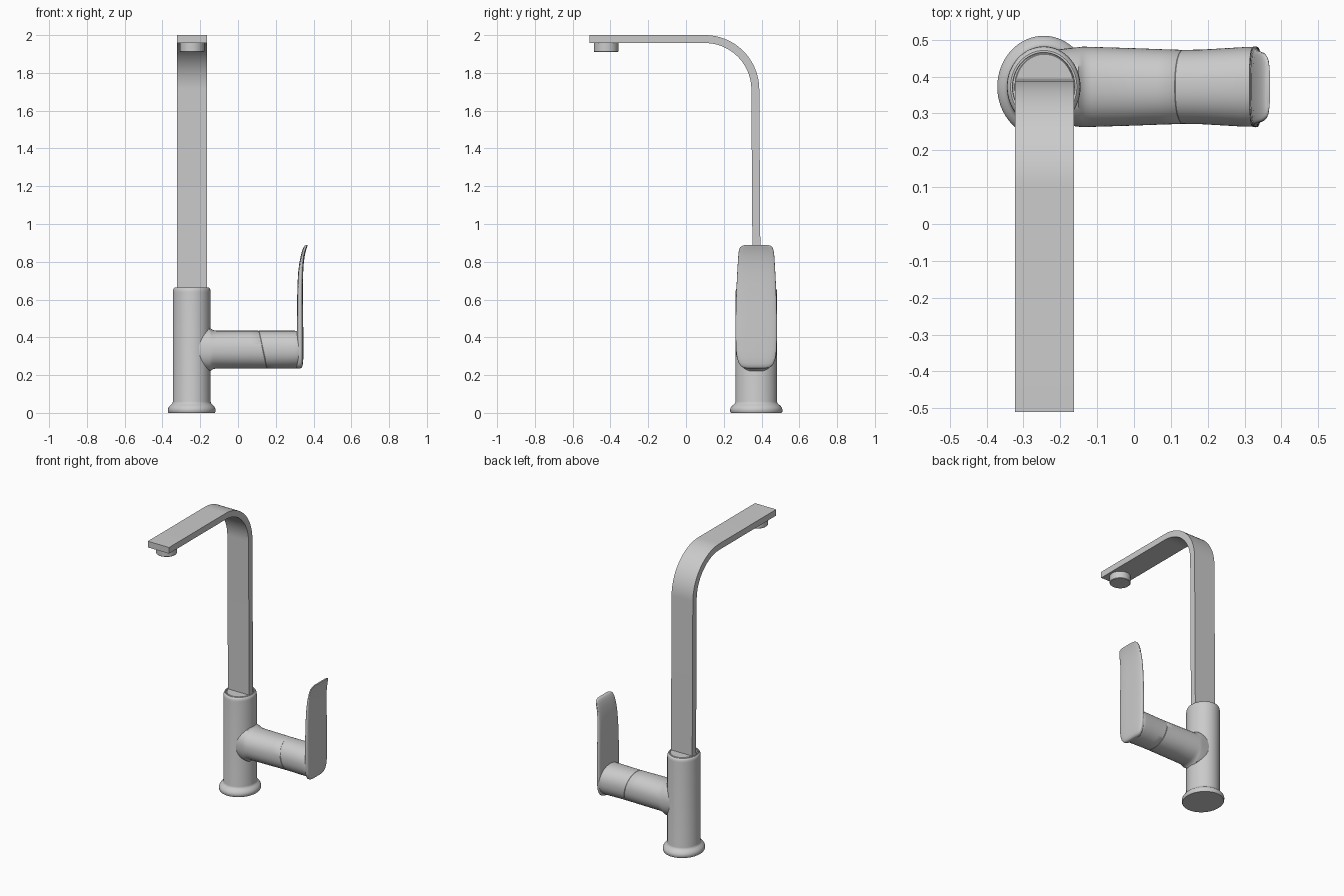
import bpy, bmesh, math
from math import sin, cos, pi

CX, CY = -0.243, 0.372   # column axis
N = 64


def loft(name, rings, angle=35):
    """Skin a list of equal-length rings and cap both ends."""
    bm = bmesh.new()
    rows = [[bm.verts.new(p) for p in ring] for ring in rings]
    n = len(rows[0])
    for a, b in zip(rows, rows[1:]):
        for i in range(n):
            j = (i + 1) % n
            bm.faces.new((a[i], a[j], b[j], b[i]))
    bm.faces.new(rows[0][::-1])
    bm.faces.new(rows[-1])
    bmesh.ops.recalc_face_normals(bm, faces=bm.faces)
    mesh = bpy.data.meshes.new(name)
    bm.to_mesh(mesh)
    bm.free()
    ob = bpy.data.objects.new(name, mesh)
    bpy.context.collection.objects.link(ob)
    bpy.ops.object.select_all(action='DESELECT')
    ob.select_set(True)
    bpy.context.view_layer.objects.active = ob
    bpy.ops.object.shade_smooth_by_angle(angle=math.radians(angle))
    return ob


def oval(a, b, p=2.0):
    """Superellipse points with half-axes a and b."""
    pts = []
    for i in range(N):
        t = 2 * pi * i / N
        c, s = cos(t), sin(t)
        pts.append((a * math.copysign(abs(c) ** (2 / p), c),
                    b * math.copysign(abs(s) ** (2 / p), s)))
    return pts


def turned(name, cx, cy, profile, ry=1.0):
    return loft(name, [[(cx + x, cy + y, z) for x, y in oval(r, r * ry)]
                       for r, z in profile])


# Oval column with flared foot and rounded top lip
turned("column", CX - 0.002, CY, [
    (0.122, 0), (0.125, 0.004), (0.126, 0.018), (0.124, 0.026), (0.118, 0.036),
    (0.108, 0.045), (0.102, 0.051), (0.1, 0.06), (0.1, 0.64), (0.0985, 0.651),
    (0.095, 0.659), (0.09, 0.663), (0.085, 0.663), (0.084, 0.658)], 1.1)
turned("column_cap", CX, CY, [(0.081, 0.63), (0.081, 0.661), (0.079, 0.664)], 1.12)

# Flat spout: upright strip, quarter bend, level strip
R, T, W = 0.288, 0.042, 0.08
by, bz = 0.1, 2.0 - R
path = [((0.395, 0.64), (0.395 - T, 0.64))]
for i in range(25):
    a = pi / 2 * i / 24
    path.append(tuple((by + r * cos(a), bz + r * sin(a)) for r in (R, R - T)))
path.append(((-0.51, 2.0), (-0.51, 2.0 - T)))
loft("spout", [[(CX - W, *o), (CX + W, *o), (CX + W, *i), (CX - W, *i)]
               for o, i in path])

# Round outlet under the spout tip
turned("outlet", CX, -0.423, [(0.062, 1.91), (0.065, 1.913), (0.065, 1.97)])

# Side arm: filleted at the column, slightly waisted, with a slanted seam
AZ = 0.335
arm = [(-0.22, 0.100, 0.118, 0), (-0.15, 0.108, 0.118, 0), (-0.141, 0.109, 0.109, 0),
       (-0.13, 0.109, 0.103, 0), (-0.115, 0.1085, 0.1, 0), (0, 0.105, 0.1, 0.1),
       (0.08, 0.102, 0.1, 0.2), (0.130, 0.1005, 0.1, 0.22), (0.132, 0.099, 0.0985, 0.22),
       (0.134, 0.1005, 0.1, 0.22), (0.18, 0.101, 0.1, 0.15), (0.25, 0.105, 0.1, 0.05),
       (0.30, 0.108, 0.1, 0), (0.32, 0.108, 0.099, 0), (0.332, 0.103, 0.094, 0)]
loft("handle_arm", [[(x - k * z, CY + y, AZ + z) for y, z in oval(ry, rz, 2.2)]
                    for x, ry, rz, k in arm])

# Lever plate: (height, half width, inner x, outer x), tip curling outwards
lever = [(0.2345, 0.045, 0.312, 0.328), (0.238, 0.065, 0.310, 0.336),
         (0.246, 0.080, 0.310, 0.341), (0.262, 0.092, 0.310, 0.344),
         (0.29, 0.102, 0.311, 0.346), (0.33, 0.107, 0.311, 0.346),
         (0.40, 0.1095, 0.312, 0.346), (0.50, 0.1095, 0.312, 0.345),
         (0.60, 0.107, 0.313, 0.344), (0.68, 0.104, 0.315, 0.344),
         (0.74, 0.101, 0.318, 0.345), (0.79, 0.098, 0.324, 0.348),
         (0.83, 0.0955, 0.332, 0.353), (0.86, 0.092, 0.340, 0.360),
         (0.876, 0.086, 0.347, 0.365), (0.884, 0.077, 0.352, 0.368),
         (0.889, 0.060, 0.358, 0.369)]
loft("lever", [[((a + b) / 2 + x, CY + y, z) for x, y in oval((b - a) / 2, w, 3.5)]
               for z, w, a, b in lever], 50)
